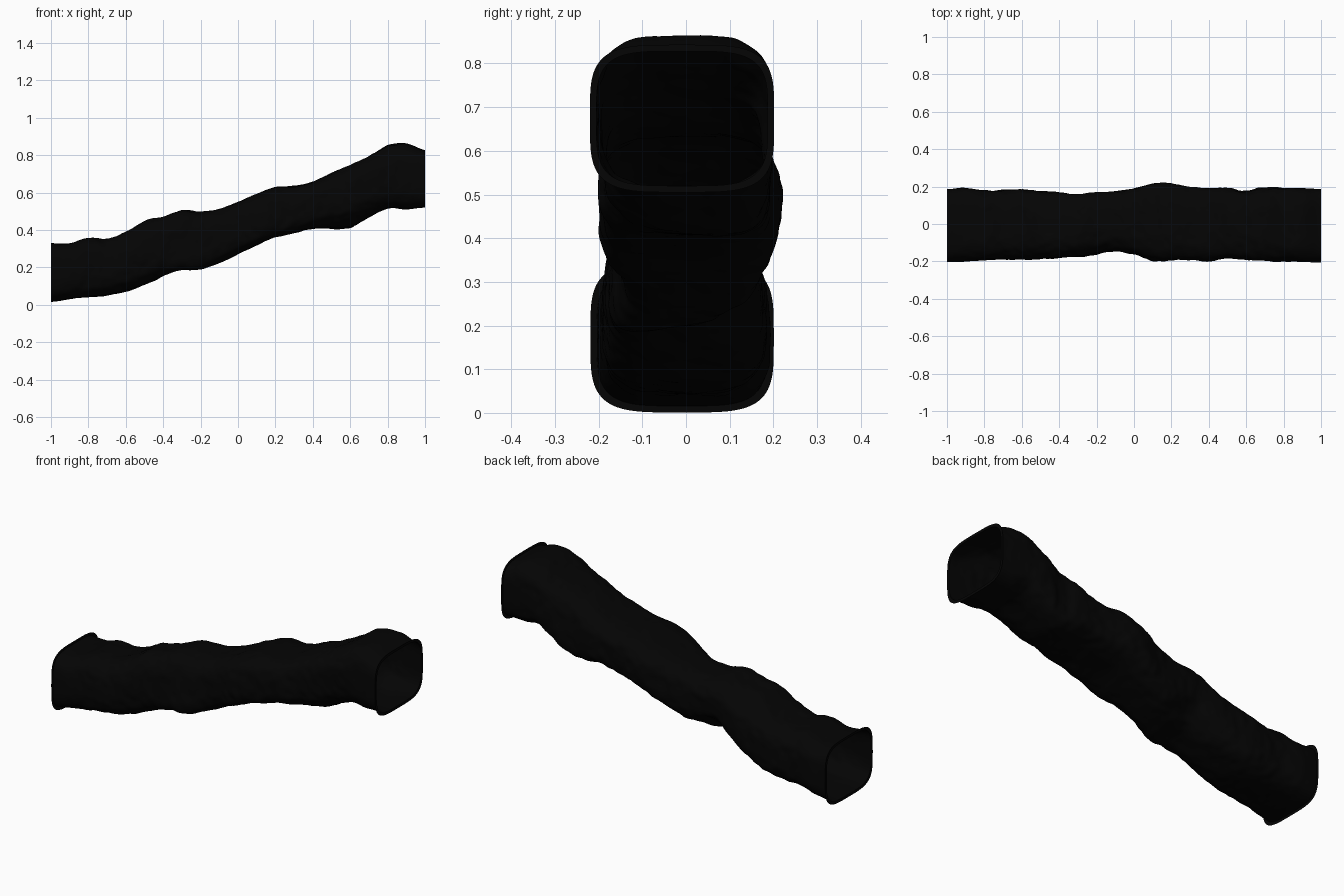
import bpy, bmesh, math
from mathutils import Vector, noise

if "Cube" in bpy.data.objects:
    bpy.data.objects.remove(bpy.data.objects["Cube"])

# Wall limits sampled every 0.1 along x, from -1 to 1
TOP = [.33, .33, .36, .355, .39, .455, .475, .505, .50, .515, .55,
       .595, .63, .635, .66, .705, .75, .795, .852, .863, .828]
BOTTOM = [.016, .03, .04, .05, .07, .108, .152, .193, .193, .223, .272,
          .32, .366, .384, .405, .408, .412, .468, .515, .512, .52]
BACK = [.186, .193, .177, .183, .187, .18, .175, .167, .175, .18, .19,
        .215, .218, .20, .195, .19, .172, .193, .194, .193, .187]
FRONT = [-.204, -.20, -.193, -.19, -.188, -.187, -.182, -.168, -.152, -.143, -.165,
         -.193, -.19, -.192, -.20, -.185, -.197, -.20, -.20, -.203, -.205]
# Worn or bulging corners: x, side (y), side (z), amount
CORNERS = [(-.47, 1, 1, -.035), (-.24, 1, -1, -.06), (.6, 1, -1, .02),
           (-.25, -1, -1, .035), (.2, -1, -1, .02), (.62, -1, -1, -.03)]
RINGS, SIDES, FLANGE = 240, 120, 0.015


def sample(track, x):
    """Smooth interpolation through a track of wall limits."""
    f = min(max((x + 1) * 10, 0), 19.9999)
    i = int(f)
    t = f - i
    a, b, c, d = (track[min(max(k, 0), 20)] for k in (i - 1, i, i + 1, i + 2))
    return b + 0.5 * t * (c - a + t * (2*a - 5*b + 4*c - d + t * (3*(b - c) + d - a)))


def relief(p):
    """Low rocky lumps."""
    return noise.noise(p * 9) * 0.03 + noise.noise(p * 22) * 0.03


def section(x, grow=0.0):
    """Rounded-square ring of points with rock relief."""
    top, low = sample(TOP, x), sample(BOTTOM, x)
    back, front = sample(BACK, x), sample(FRONT, x)
    cy, cz = (back + front) / 2, (top + low) / 2
    ry, rz = (back - front) / 2 + grow, (top - low) / 2 + grow
    fade = min(1.0, (1 - abs(x)) / 0.2)
    power = 0.5 + 0.1 * fade          # squarer at the two openings
    points = []
    for k in range(SIDES):
        a = math.tau * k / SIDES
        c, s = math.cos(a), math.sin(a)
        u = math.copysign(abs(c) ** power, c)
        v = math.copysign(abs(s) ** power, s)
        p = Vector((x, cy + ry * u, cz + rz * v))
        scale = 1 + fade * (relief(p) - 0.005)
        y, z = cy + ry * u * scale, cz + rz * v * scale
        for bx, sy, sz, amount in CORNERS:
            w = max(0, c * sy + s * sz) / math.sqrt(2)
            w = w ** 4 * math.exp(-((x - bx) / 0.12) ** 2) * amount * fade
            y += sy * w * 0.7
            z += sz * w * 0.7
        points.append((x, y, z))
    return points


def loft(name, sections, mat):
    bm = bmesh.new()
    rings = [[bm.verts.new(p) for p in pts] for pts in sections]
    for r, q in zip(rings, rings[1:]):
        for k in range(SIDES):
            n = (k + 1) % SIDES
            bm.faces.new((r[k], q[k], q[n], r[n])).smooth = True
    bmesh.ops.recalc_face_normals(bm, faces=bm.faces)
    mesh = bpy.data.meshes.new(name)
    bm.to_mesh(mesh)
    bm.free()
    mesh.materials.append(mat)
    obj = bpy.data.objects.new(name, mesh)
    bpy.context.collection.objects.link(obj)
    return obj


rock = bpy.data.materials.new("dark_rock")
rock.diffuse_color = (0.0013, 0.0013, 0.0013, 1)
rock.use_nodes = True
rock.node_tree.nodes["Principled BSDF"].inputs["Base Color"].default_value = rock.diffuse_color

# Sloping rock passage, open at both ends
loft("tunnel_wall", [section(-1 + 2 * i / RINGS) for i in range(RINGS + 1)], rock)

# Thin flat lips around the two openings
for name, x in (("lower_lip", -1), ("upper_lip", 1)):
    loft(name, [section(x), section(x, FLANGE)], rock)
